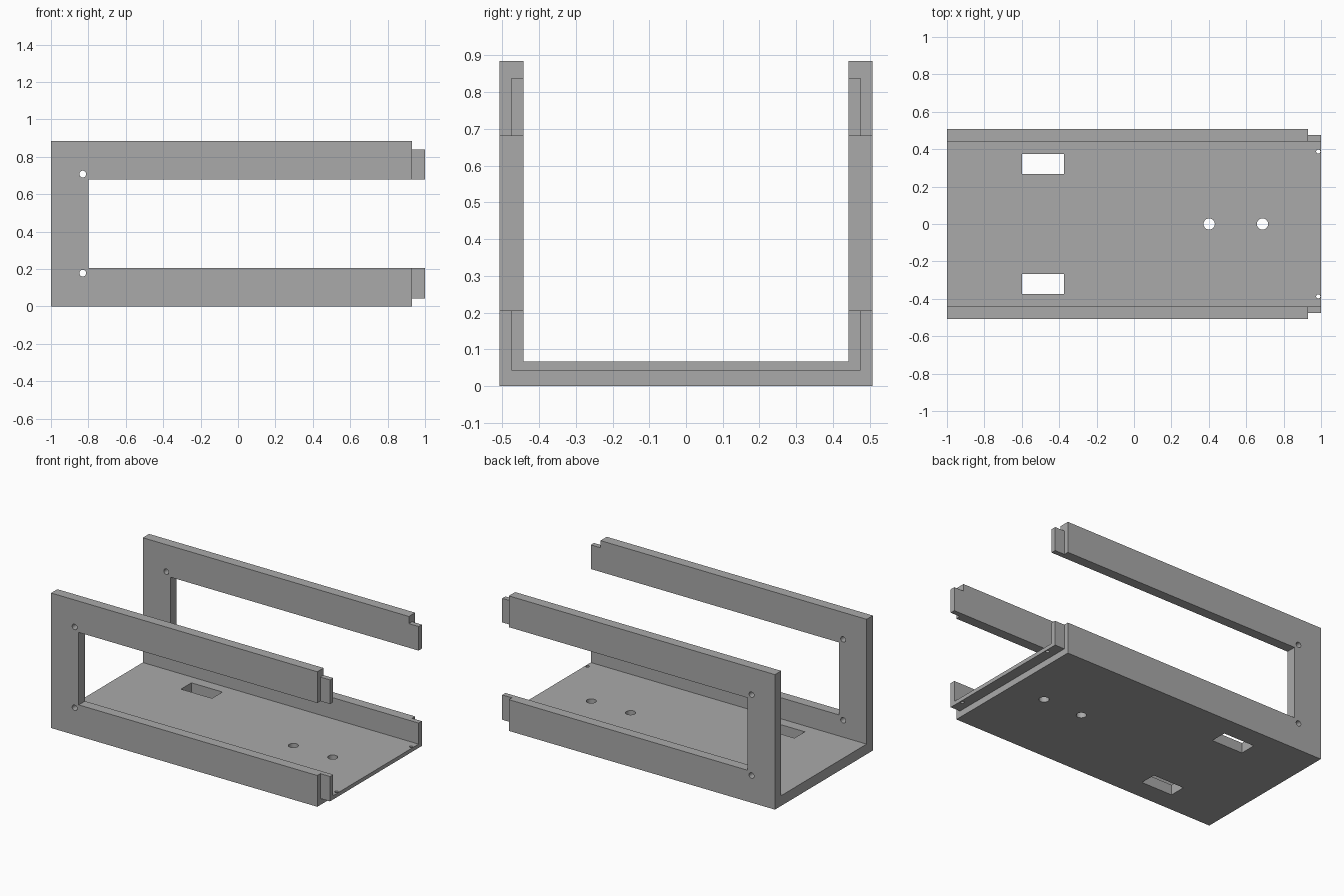
import bpy
import bmesh
from math import pi
from mathutils import Matrix, Vector

if "Cube" in bpy.data.objects:
    bpy.data.objects.remove(bpy.data.objects["Cube"], do_unlink=True)

HALF_Y, INNER_Y, HEIGHT, FLOOR = 0.507, 0.442, 0.885, 0.067
STEP_X, RAIL_LOW, RAIL_HIGH = 0.93, 0.205, 0.68

grey = bpy.data.materials.new("plain grey")
grey.use_nodes = True
grey.diffuse_color = (0.4, 0.4, 0.4, 1)
grey.node_tree.nodes["Principled BSDF"].inputs["Base Color"].default_value = (0.4, 0.4, 0.4, 1)


def add_object(name, bm):
    bmesh.ops.recalc_face_normals(bm, faces=bm.faces)
    mesh = bpy.data.meshes.new(name)
    bm.to_mesh(mesh)
    bm.free()
    mesh.materials.append(grey)
    obj = bpy.data.objects.new(name, mesh)
    bpy.context.collection.objects.link(obj)
    return obj


def channel(name, x0, x1, outer_y, inner_y, bottom, floor, top):
    """U-shaped section in y and z, extruded along x."""
    half = [(inner_y, floor), (inner_y, top), (outer_y, top), (outer_y, bottom)]
    profile = half + [(-y, z) for y, z in reversed(half)]
    bm = bmesh.new()
    face = bm.faces.new([bm.verts.new((x0, y, z)) for y, z in profile])
    side = bmesh.ops.extrude_face_region(bm, geom=[face])["geom"]
    verts = [v for v in side if isinstance(v, bmesh.types.BMVert)]
    bmesh.ops.translate(bm, verts=verts, vec=(x1 - x0, 0, 0))
    return add_object(name, bm)


def box(name, low, high):
    low, high = Vector(low), Vector(high)
    bm = bmesh.new()
    bmesh.ops.create_cube(bm, size=1, matrix=Matrix.Translation((low + high) / 2)
                          @ Matrix.Diagonal((*(high - low), 1)))
    return add_object(name, bm)


def drill(name, centre, radius, depth, along_y=False):
    bm = bmesh.new()
    turn = Matrix.Rotation(pi / 2 if along_y else 0, 4, "X")
    bmesh.ops.create_cone(bm, cap_ends=True, segments=32, radius1=radius, radius2=radius,
                          depth=depth, matrix=Matrix.Translation(centre) @ turn)
    return add_object(name, bm)


# Open channel: floor and two side walls
chassis = channel("chassis", -1, 1, HALF_Y, INNER_Y, 0, FLOOR, HEIGHT)

# Side openings, leaving a rear post and two rails per wall
cutters = [box("side_opening", (-0.8, -1, RAIL_LOW), (1.2, 1, RAIL_HIGH))]

# Stepped tongue around the open end
cutters.append(channel("tongue_step", STEP_X, 1.2, 0.7, 0.475, -0.2, 0.042, 1.1))
cutters.append(box("tongue_top", (STEP_X, -0.6, 0.838), (1.2, 0.6, 1)))

# Floor slots and corner pin holes
for side in (-1, 1):
    y0, y1 = sorted((side * 0.266, side * 0.374))
    cutters.append(box("floor_slot", (-0.6, y0, -0.1), (-0.375, y1, 0.15)))
    cutters.append(drill("pin_hole", (0.985, side * 0.387, 0), 0.011, 0.4))

# Mounting holes in the floor
for x in (0.402, 0.687):
    cutters.append(drill("floor_hole", (x, 0, 0), 0.03, 0.4))

# Screw holes through both posts
for z in (0.178, 0.708):
    cutters.append(drill("post_hole", (-0.83, 0, z), 0.018, 2, along_y=True))

for cutter in cutters:
    cutter.hide_render = True
    mod = chassis.modifiers.new(cutter.name, "BOOLEAN")
    mod.operation = "DIFFERENCE"
    mod.solver = "EXACT"
    mod.object = cutter

# Bake the cuts and drop the cutters
bpy.context.view_layer.update()
depsgraph = bpy.context.evaluated_depsgraph_get()
result = bpy.data.meshes.new_from_object(chassis.evaluated_get(depsgraph))
chassis.modifiers.clear()
chassis.data = result
result.materials.clear()
result.materials.append(grey)
for polygon in result.polygons:
    polygon.material_index = 0
for cutter in cutters:
    bpy.data.objects.remove(cutter, do_unlink=True)

# Smooth hole walls, sharp edges elsewhere
bpy.ops.object.select_all(action="DESELECT")
chassis.select_set(True)
bpy.context.view_layer.objects.active = chassis
bpy.ops.object.shade_smooth_by_angle(angle=pi / 6)
